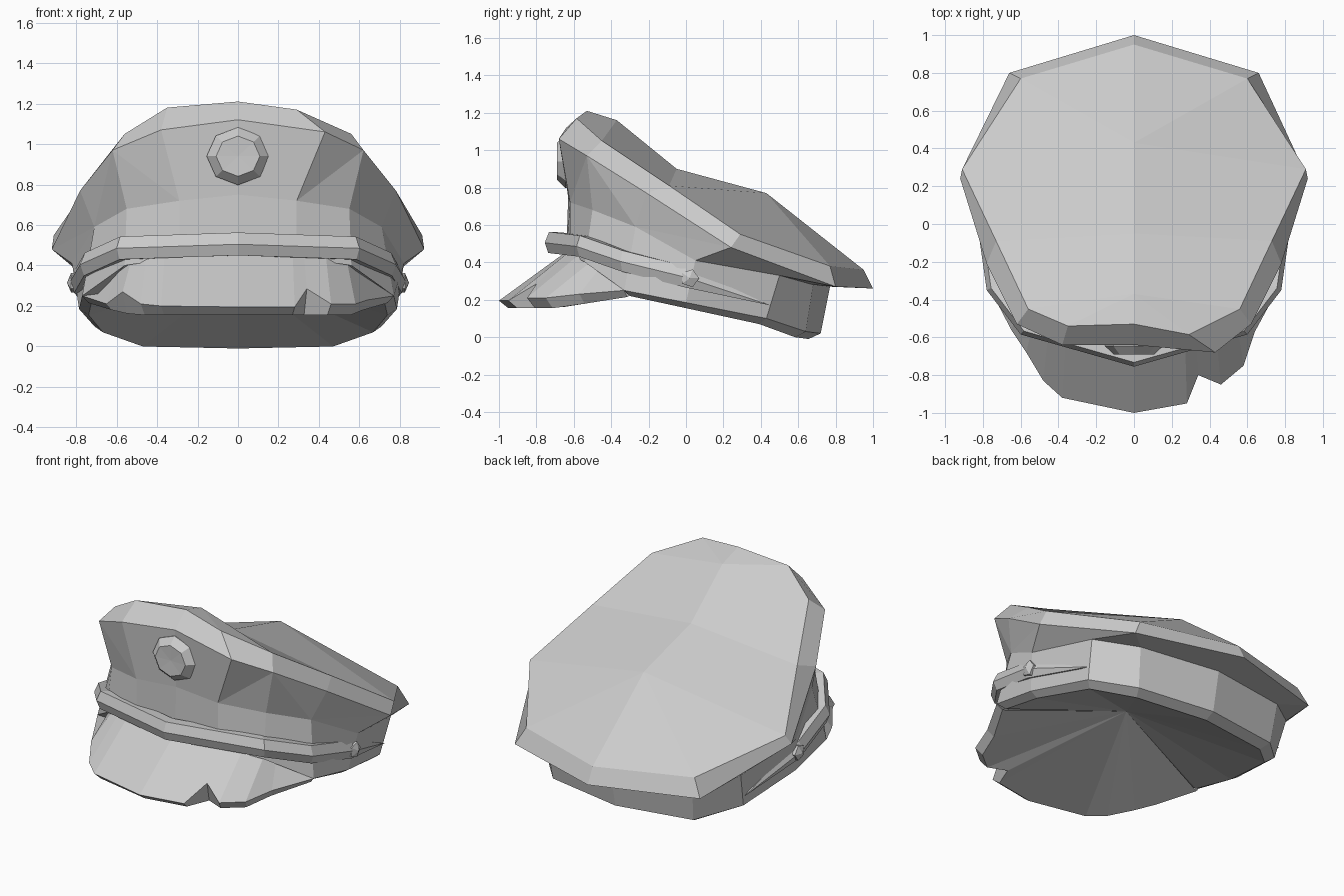
import bpy, bmesh, math

if "Cube" in bpy.data.objects:
    bpy.data.objects.remove(bpy.data.objects["Cube"], do_unlink=True)

grey = bpy.data.materials.new("plain grey")
grey.use_nodes = True
COLOUR = (0.6, 0.6, 0.6, 1)
grey.diffuse_color = COLOUR
grey.node_tree.nodes["Principled BSDF"].inputs["Base Color"].default_value = COLOUR


def mirrored(half):
    """Close a front-to-back half outline into a full ring."""
    return half + [(-x, y, z) for x, y, z in reversed(half[1:-1])]


def loft(name, rings, closed=True):
    """Skin matching rings; repeated points weld into triangles."""
    bm = bmesh.new()
    rows = [[bm.verts.new(p) for p in ring] for ring in rings]
    n = len(rings[0])
    for a, b in zip(rows, rows[1:]):
        for i in range(n if closed else n - 1):
            j = (i + 1) % n
            bm.faces.new((a[i], a[j], b[j], b[i]))
    bmesh.ops.remove_doubles(bm, verts=bm.verts, dist=0.0005)
    bmesh.ops.recalc_face_normals(bm, faces=bm.faces)
    mesh = bpy.data.meshes.new(name)
    bm.to_mesh(mesh)
    bm.free()
    mesh.materials.append(grey)
    obj = bpy.data.objects.new(name, mesh)
    bpy.context.collection.objects.link(obj)
    return obj


# Head band with a chamfered lower lip and a hollow, fanned underside
centre = (0, -.07, .37)
band_top = [(0, -.63, .75), (.29, -.62, .72), (.55, -.5, .68), (.71, -.27, .59),
            (.82, .05, .41), (.74, .5, .33), (.52, .68, .28), (0, .77, .27)]
band_low = [(0, -.64, .45), (.29, -.62, .44), (.56, -.54, .4), (.77, -.33, .25),
            (.785, 0, .185), (.71, .43, .1), (.5, .64, .03), (0, .72, .02)]
lip = [(x * .94, y * .91, z - .03) for x, y, z in band_low]
lip[:3] = [(x, y + .03, z) for x, y, z in band_low[:3]]
loft("head_band", [mirrored(r) for r in ([centre] * 8, lip, band_low, band_top)])

# Crown: faceted flaring wall, bevelled rim and domed top
low_back, up_back = (.66, .8, .27), (.6, .77, .38)
rim_low = [(0, -.64, 1.12), (.38, -.64, 1.07), (.62, -.53, .97), (.78, -.21, .77),
           (.92, .24, .48), low_back, low_back, (0, 1, .26)]
rim_up = [(0, -.53, 1.21), (.35, -.54, 1.18), (.56, -.45, 1.05), (.73, -.09, .81),
          (.91, .29, .55), up_back, up_back, (0, .95, .36)]
peak, dip, hump = (0, -.37, 1.16), (0, -.05, .9), (0, .43, .77)
spine = [peak, peak, peak, dip, hump, hump, hump, hump]
base_order = (0, 1, 1, 2, 3, 3, 3, 4, 5, 6, 7)
rim_order = (0, 1, 2, 2, 2, 3, 4, 4, 5, 6, 7)
crown_rings = [mirrored([band_top[i] for i in base_order])]
crown_rings += [mirrored([ring[i] for i in rim_order])
                for ring in (rim_low, rim_up, spine)]
# the rim is slightly bent forward on the left
crown_rings[1][1] = (.43, -.68, 1.06)
crown_rings[2][1] = (.29, -.585, 1.17)
loft("crown", crown_rings)

# Peak of the cap, with a notch in its left edge and a dent in its right
edge = [(-.77, -.33, .25), (-.65, -.56, .21), (-.57, -.68, .27), (-.48, -.83, .21),
        (-.38, -.92, .2), (0, -1, .195), (.28, -.95, .195), (.34, -.8, .285),
        (.46, -.85, .21), (.58, -.75, .21), (.64, -.57, .23), (.77, -.33, .25)]
root = []
for x, y, z in edge:
    t = abs(x) / .77
    root.append((x * (1 - .09 * t), -.65 + .34 * t ** 3, .45 - .18 * t ** 5))
under = [(x * .96, y * .95, .155 + .06 * max(0, 1 + (y + .33) / .4))
         for x, y, z in edge]
loft("visor", [root, edge, under, [centre] * len(edge)], closed=False)

# Strap across the front, tapering to a point behind each side stud
path = [(0, -.755, .505), (.6, -.585, .485), (.78, -.35, .405), (.83, 0, .32)]
path = [(-x, y, z) for x, y, z in reversed(path[1:])] + path
section = [(.88, .055), (.97, .058), (1, 0), (.975, -.055), (.88, -.055)]
tail = (.73, .45, .17)
strap = []
for k, h in section:
    row = [(x * k, y * k, z + h) for x, y, z in path]
    strap.append([(-tail[0], tail[1], tail[2])] + row + [tail])
loft("chin_strap", strap, closed=False)

# Small pointed studs on the sides
for side, label in ((1, "left"), (-1, "right")):
    rings = []
    for out, r in ((.77, .05), (.825, .05), (.845, 0)):
        rings.append([(side * out, .02 + r * math.cos(a * math.tau / 5),
                       .315 + r * math.sin(a * math.tau / 5)) for a in range(5)])
    loft(label + "_stud", rings)

# Octagonal badge with a flat face
badge = []
for y, r in ((-.6, .15), (-.645, .155), (-.69, .108), (-.685, 0)):
    badge.append([(r * math.cos(a * math.tau / 8), y,
                   .94 + r * .92 * math.sin(a * math.tau / 8)) for a in range(8)])
loft("front_badge", badge)
